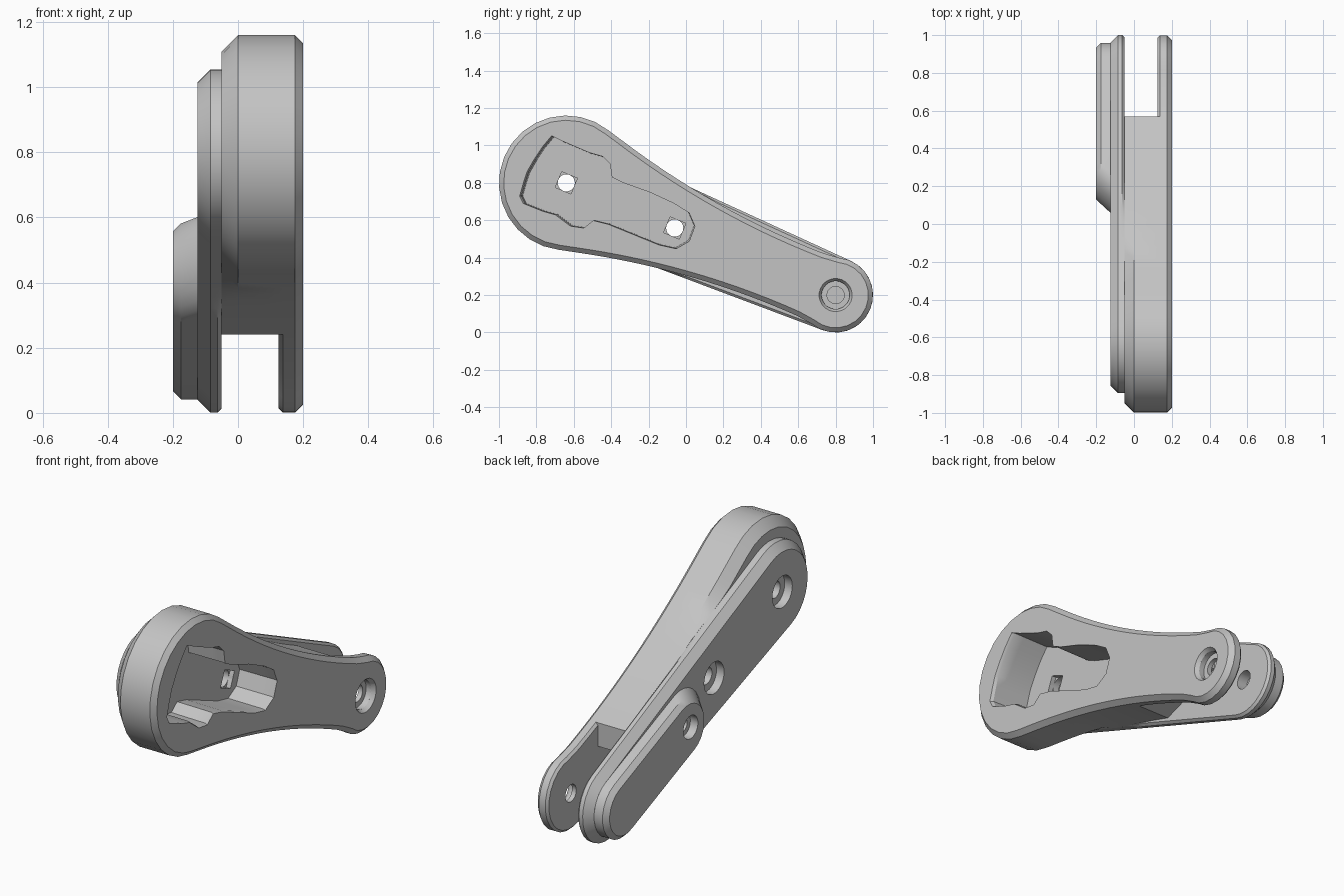
import bpy, bmesh, math
from mathutils import Vector

cube = bpy.data.objects.get("Cube")
if cube:
    bpy.data.objects.remove(cube)

# Link axis: u runs from the wide end to the hinge end, v across it
WIDE, HINGE = Vector((-0.64, 0.80)), Vector((0.80, 0.20))
LENGTH = (HINGE - WIDE).length
AXIS = (HINGE - WIDE).normalized()
CROSS = Vector((-AXIS.y, AXIS.x))

grey = bpy.data.materials.new("plain_grey")
grey.use_nodes = True
grey.diffuse_color = (0.55, 0.55, 0.55, 1)
grey.node_tree.nodes["Principled BSDF"].inputs["Base Color"].default_value = (0.55, 0.55, 0.55, 1)


def place(u, v):
    return WIDE + AXIS * u + CROSS * v


def waist(u):
    return 0.18 + (u - 1.3) ** 2 / 8.6


def taper(u):
    return 0.255 + (0.2 - 0.255) * u / LENGTH


def arc(u, radius, start, end, steps):
    angles = [math.radians(start + (end - start) * i / steps) for i in range(steps + 1)]
    return [(u + radius * math.cos(a), radius * math.sin(a)) for a in angles]


def link_outline(r_wide, r_hinge, width, first, last):
    """Closed (u, v) outline, counterclockwise: round ends joined by curved sides."""
    a = math.degrees(math.acos(first / r_wide))
    b = math.degrees(math.acos((last - LENGTH) / r_hinge))
    sides = [first + (last - first) * i / 16 for i in range(1, 16)]
    return (arc(0, r_wide, a, 360 - a, 16) + [(u, -width(u)) for u in sides]
            + arc(LENGTH, r_hinge, -b, b, 14) + [(u, width(u)) for u in reversed(sides)])


def capsule(u, radius):
    return arc(u, radius, 90, 270, 12) + arc(LENGTH, radius, -90, 90, 12)


def inset(points, amount):
    """Move each point inwards; amount is a function of u."""
    result = []
    for i, p in enumerate(points):
        before, after = Vector(points[i - 1]), Vector(points[(i + 1) % len(points)])
        along = (after - before).normalized()
        result.append(tuple(Vector(p) + Vector((-along.y, along.x)) * amount(p[0])))
    return result


def loft(name, rings):
    """Skin a list of (x, [(y, z), ...]) rings and cap both ends."""
    bm = bmesh.new()
    loops = [[bm.verts.new((x, p[0], p[1])) for p in pts] for x, pts in rings]
    n = len(loops[0])
    for low, high in zip(loops, loops[1:]):
        for i in range(n):
            j = (i + 1) % n
            bm.faces.new((low[i], low[j], high[j], high[i]))
    bm.faces.new(loops[0])
    bm.faces.new(loops[-1])
    bmesh.ops.recalc_face_normals(bm, faces=bm.faces)
    mesh = bpy.data.meshes.new(name)
    bm.to_mesh(mesh)
    bm.free()
    mesh.materials.append(grey)
    obj = bpy.data.objects.new(name, mesh)
    bpy.context.collection.objects.link(obj)
    return obj


def link_loft(name, rings):
    return loft(name, [(x, [place(*p) for p in pts]) for x, pts in rings])


def hole(u, radius, x0, x1, sides=24):
    """Round or square cutter along x, square to the link axis."""
    pts = arc(u, radius, 180 / sides, 180 / sides + 360, sides)[:-1]
    return link_loft("hole_cutter", [(x0, pts), (x1, pts)])


def cut(obj, cutters):
    for c in cutters:
        mod = obj.modifiers.new("cut", 'BOOLEAN')
        mod.operation, mod.solver, mod.object = 'DIFFERENCE', 'EXACT', c
    bpy.context.view_layer.update()
    graph = bpy.context.evaluated_depsgraph_get()
    mesh = bpy.data.meshes.new_from_object(obj.evaluated_get(graph))
    obj.modifiers.clear()
    obj.data = mesh


def clamp(value, top):
    return max(0.0, min(top, value))


# Main parts
body = link_outline(0.36, 0.2, waist, 0.1, 1.5)
plate = link_outline(0.255, 0.2, taper, 0.01, LENGTH + 0.007)

left_arm = link_loft("left_arm", [
    (0.125, inset(body, lambda u: 0.0125)), (0.1375, body),
    (0.175, body), (0.2, inset(body, lambda u: 0.025))])
middle_body = link_loft("middle_body", [
    (-0.05, inset(body, lambda u: clamp(waist(u) - taper(u), 0.05) if u > 0 else 0.05)),
    (0.0, body), (0.1375, body)])
right_arm = link_loft("right_arm", [
    (-0.125, inset(plate, lambda u: 0.04)), (-0.085, plate), (-0.0625, plate),
    (-0.05, inset(plate, lambda u: clamp(taper(u) - waist(u), 0.0125) if u < 1.3 else 0.0125))])
cover = link_loft("hinge_cover", [
    (-0.125, capsule(0.93, 0.16)), (-0.175, capsule(0.98, 0.16)), (-0.2, capsule(0.98, 0.135))])

# Fork clearance between the arms
fork = loft("fork_cutter", [(x, [(0.57, 1), (0.57, 0.365), (0, 0.172), (0, -0.5), (1.5, -0.5), (1.5, 1)])
                            for x in (-0.3, 0.4)])

# Recessed pocket in the left side
pocket_line = [(-.71, 1.05), (-.65, 1.02), (-.58, .99), (-.51, .96), (-.44, .94), (-.40, .90),
               (-.39, .83), (-.33, .80), (-.19, .75), (-.06, .69), (.02, .64), (.05, .57),
               (.02, .49), (-.05, .45), (-.14, .47), (-.41, .58), (-.49, .60), (-.54, .56),
               (-.61, .57), (-.69, .63), (-.76, .65), (-.86, .69), (-.88, .73), (-.86, .80),
               (-.84, .86), (-.80, .93), (-.76, .99)]
rim = [(y * 1.01 - 0.004, z * 1.01 - 0.008) for y, z in pocket_line]
floor = [(y * 0.985 - 0.006, z * 0.985 + 0.011) for y, z in pocket_line]
pocket = loft("pocket_cutter", [(-0.02, floor), (0.185, pocket_line), (0.205, rim)])

# Bolt holes: square socket inside, round through hole and outer counterbore
sockets, bores, counterbores = [], [], []
for u in (0, 0.628):
    sockets.append(hole(u, 0.064, -0.045, 0.0, 4))
    bores.append(hole(u, 0.046, -0.2, 0.0))
    counterbores.append(hole(u, 0.085, -0.2, -0.08))

# Hinge holes
pin = hole(LENGTH, 0.046, 0.0, 0.3)
pin_recess = [hole(LENGTH, 0.075, 0.15, 0.3),
              link_loft("rim_cutter", [(0.18, arc(LENGTH, 0.075, 0, 345, 23)),
                                       (0.205, arc(LENGTH, 0.092, 0, 345, 23))])]
pin_seat = hole(LENGTH, 0.05, -0.11, 0.0)
cover_hole = hole(0.96, 0.062, -0.3, -0.155)
cover_bore = hole(0.96, 0.035, -0.3, -0.135)

cut(left_arm, [pocket, pin] + pin_recess)
cut(middle_body, [fork, pocket] + sockets + bores)
cut(right_arm, bores + counterbores + [pin_seat])
cut(cover, [cover_hole, cover_bore])

# Remove the cutters and shade the parts
parts = [left_arm, middle_body, right_arm, cover]
for obj in [o for o in bpy.data.objects if "_cutter" in o.name]:
    bpy.data.objects.remove(obj)
bpy.ops.object.select_all(action='DESELECT')
for obj in parts:
    obj.select_set(True)
bpy.context.view_layer.objects.active = left_arm
bpy.ops.object.shade_smooth_by_angle(angle=math.radians(28))
